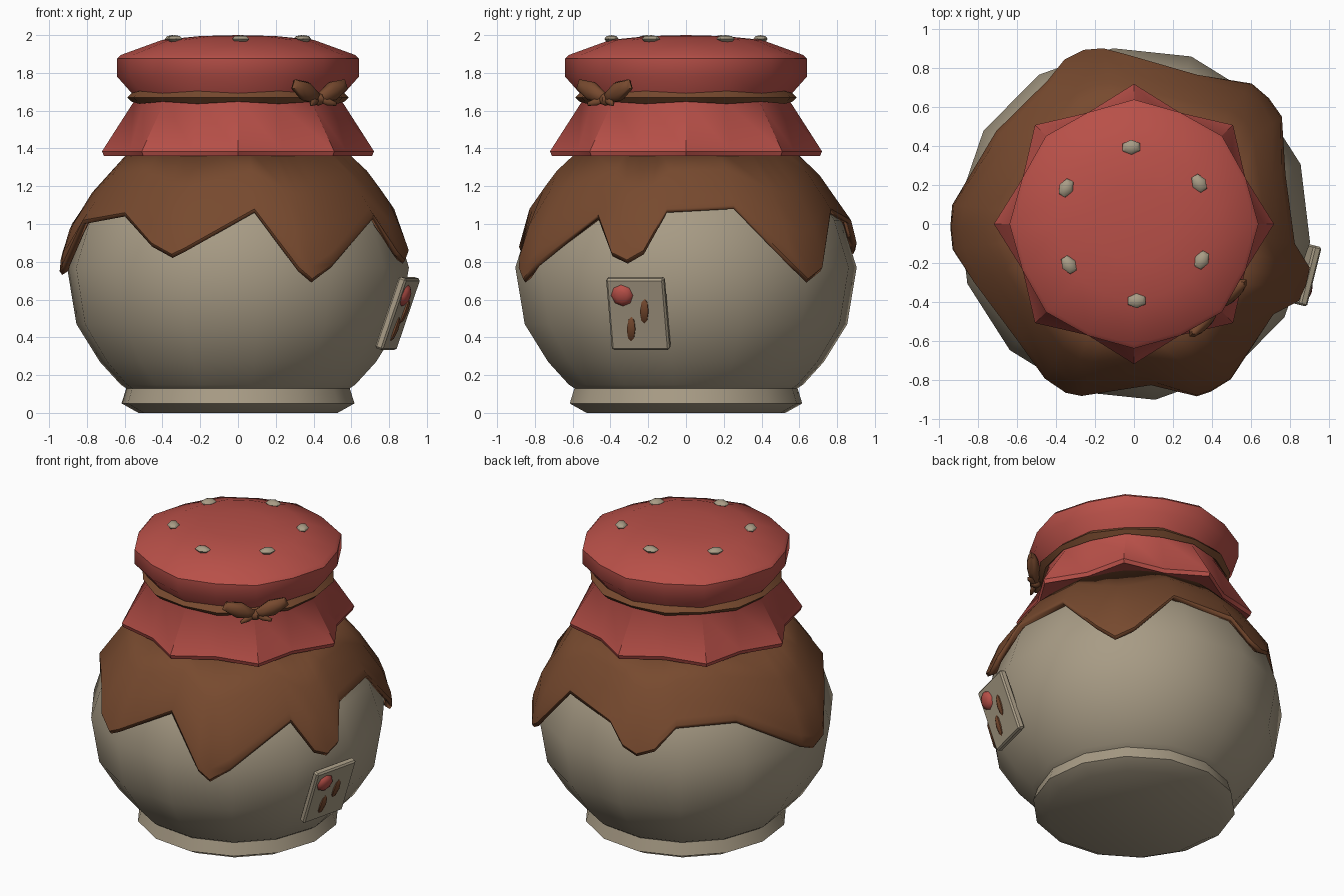
import bpy, bmesh, math
from mathutils import Vector, Matrix

if "Cube" in bpy.data.objects:
    bpy.data.objects.remove(bpy.data.objects["Cube"])

def material(name, rgb):
    m = bpy.data.materials.new(name)
    m.diffuse_color = (*rgb, 1)
    m.use_nodes = True
    m.node_tree.nodes["Principled BSDF"].inputs["Base Color"].default_value = m.diffuse_color
    return m

CLAY = material("warm grey clay", (0.39, 0.33, 0.235))
RED = material("faded red cloth", (0.48, 0.08, 0.065))
BROWN = material("honey brown", (0.185, 0.068, 0.028))

def finish(name, bm, mat, smooth=40):
    bmesh.ops.recalc_face_normals(bm, faces=bm.faces)
    me = bpy.data.meshes.new(name)
    bm.to_mesh(me)
    bm.free()
    me.materials.append(mat)
    ob = bpy.data.objects.new(name, me)
    bpy.context.collection.objects.link(ob)
    bpy.ops.object.select_all(action='DESELECT')
    bpy.context.view_layer.objects.active = ob
    ob.select_set(True)
    bpy.ops.object.shade_smooth_by_angle(angle=math.radians(smooth))
    return ob

def grid(bm, rows, wrap_rows=False):
    """Skin closed rings of points with quads."""
    vs = [[bm.verts.new(p) for p in r] for r in rows]
    n = len(vs[0])
    for a, b in zip(vs, vs[1:] + vs[:1] if wrap_rows else vs[1:]):
        for i in range(n):
            j = (i + 1) % n
            bm.faces.new((a[i], a[j], b[j], b[i]))
    return vs

def ring(n, radius, z, offset=0, odd=1.0):
    pts = []
    for i in range(n):
        a = math.radians(offset) + 2 * math.pi * i / n
        r = radius * (odd if i % 2 else 1)
        pts.append((r * math.cos(a), r * math.sin(a), z))
    return pts

def blob(name, matrix, size, mat, u=6, v=4):
    """Low-poly ellipsoid in a local frame."""
    bm = bmesh.new()
    bmesh.ops.create_uvsphere(bm, u_segments=u, v_segments=v, radius=1)
    bmesh.ops.transform(bm, matrix=matrix @ Matrix.Diagonal((*size, 1)), verts=bm.verts)
    return finish(name, bm, mat, 50)

def frame(loc, x, y, z):
    m = Matrix((x, y, z)).transposed().to_4x4()
    m.translation = loc
    return m

def interp(table, z):
    for (z0, r0), (z1, r1) in zip(table, table[1:]):
        if z0 >= z >= z1:
            return r0 + (r1 - r0) * (z0 - z) / (z0 - z1)
    return table[-1][1]

# Jar body: fourteen-sided pot with a footed base
jar_profile = [(.53, 0), (.62, .05), (.595, .13), (.625, .15), (.735, .27), (.86, .47),
               (.91, .77), (.83, 1.02), (.66, 1.27), (.53, 1.4), (.5, 1.5)]
bm = bmesh.new()
vs = grid(bm, [ring(14, r, z, -6) for r, z in jar_profile])
bm.faces.new(vs[0])
bm.faces.new(vs[-1])
finish("jar_body", bm, CLAY)

# Honey coat: lower edge follows (angle, height) points to form drips
edge = [(18, 1.08), (36, .78), (43, .69), (50, .75), (67, 1.06), (93, 1.0), (100, .88), (106, .84),
        (113, .88), (121, 1.02), (146, 1.03), (174, .78), (181, .73), (188, .76), (200, 1.0),
        (225, 1.04), (240, .88), (248, .82), (253, .86), (276, 1.06), (290, .75), (294.5, .69),
        (302, .77), (327, 1.03), (335, .83), (340.5, .79), (346, .84), (353, 1.06)]
honey_profile = [(1.4, .56), (1.27, .7), (1.02, .875), (.85, .935), (.69, .95)]
rows = []
for f in (0, .35, .65, .9, 1, 'lip'):
    row = []
    for a, low in edge:
        z = low if f == 'lip' else 1.39 + (low + .02 - 1.39) * f
        r = interp(honey_profile, z) - (.015 if f == 'lip' else 0)
        row.append((r * math.cos(math.radians(a)), r * math.sin(math.radians(a)), z))
    rows.append(row)
bm = bmesh.new()
grid(bm, rows)
coat = finish("honey_coat", bm, BROWN)
mod = coat.modifiers.new("thickness", 'SOLIDIFY')
mod.thickness = .04
mod.offset = -1

# Cloth lid: puffed cap, tied waist and eight-pointed skirt
lid_profile = [(.2, 1.995, 1), (.4, 1.975, .98), (.62, 1.895, .97), (.64, 1.875, .97), (.64, 1.78, .97),
               (.56, 1.69, .98), (.55, 1.65, .98), (.72, 1.385, .86), (.71, 1.36, .86), (.54, 1.39, 1)]
bm = bmesh.new()
vs = grid(bm, [ring(16, r, z, 0, odd) for r, z, odd in lid_profile])
tip = bm.verts.new((0, 0, 2))
for i in range(16):
    bm.faces.new((vs[0][i], vs[0][(i + 1) % 16], tip))
finish("cloth_lid", bm, RED)

# Twine around the waist, alternating thick and thin
bm = bmesh.new()
section = [(1, 0), (0, 1), (-1, 0), (0, -1)]
rows = []
for i in range(16):
    a = 2 * math.pi * i / 16
    t = .034 if i % 2 else .022
    rows.append([((.565 + t * s) * math.cos(a), (.565 + t * s) * math.sin(a), 1.67 + t * c)
                 for s, c in section])
grid(bm, rows, wrap_rows=True)
finish("twine", bm, BROWN, 60)

# Bow: two loops mirrored about the diagonal, a knot and two tails
knot = Vector((.425, -.425, 1.66))
out = Vector((1, -1, 0)).normalized()
for side in (0, 1):
    for part, end, size in (("loop", Vector((.575, -.29, 1.745)), .052),
                            ("tail", Vector((.52, -.385, 1.635)), .02)):
        if side:
            end = Vector((-end.y, -end.x, end.z))
        x = (end - knot).normalized()
        y = x.cross(out).normalized()
        blob("bow_" + part, frame((knot + end) / 2, x, y, x.cross(y)),
             ((end - knot).length / 2 + .01, size, size * .75), BROWN, 6, 6)
blob("bow_knot", Matrix.Translation(knot), (.035, .035, .035), BROWN)

# Flecks on the lid top
for k in range(6):
    a = math.radians(92 - 60 * k)
    p = Vector((.395 * math.cos(a), .395 * math.sin(a), 1.98))
    blob("lid_fleck", Matrix.Translation(p) @ Matrix.Rotation(a + math.pi / 2, 4, 'Z'),
         (.052, .038, .02), CLAY, 6, 4)

# Tag leaning against the jar side
a = math.radians(-14)
t = Vector((-math.sin(a), math.cos(a), 0))
up = Vector((.135 * math.cos(a), .135 * math.sin(a), .385)).normalized()
normal = t.cross(up)
tag = frame(Vector((.845, -.252, .527)), t, up, normal)
bm = bmesh.new()
bmesh.ops.create_cube(bm, size=1)
bmesh.ops.transform(bm, matrix=tag @ Matrix.Diagonal((.315, .4, .045, 1)), verts=bm.verts)
bmesh.ops.bevel(bm, geom=bm.edges[:], offset=.01, segments=1, affect='EDGES')
finish("tag", bm, CLAY, 30)

# Berry and two leaves on the tag
blob("tag_berry", tag @ Matrix.Translation((-.075, .108, .022)), (.06, .06, .03), RED, 8, 6)
for x, y in ((-.04, -.08), (.04, .02)):
    blob("tag_leaf", tag @ Matrix.Translation((x, y, .022)) @ Matrix.Rotation(-.1, 4, 'Z')
         @ Matrix.Rotation(-math.pi / 2, 4, 'X'), (.026, .02, .07), BROWN, 6, 4)
